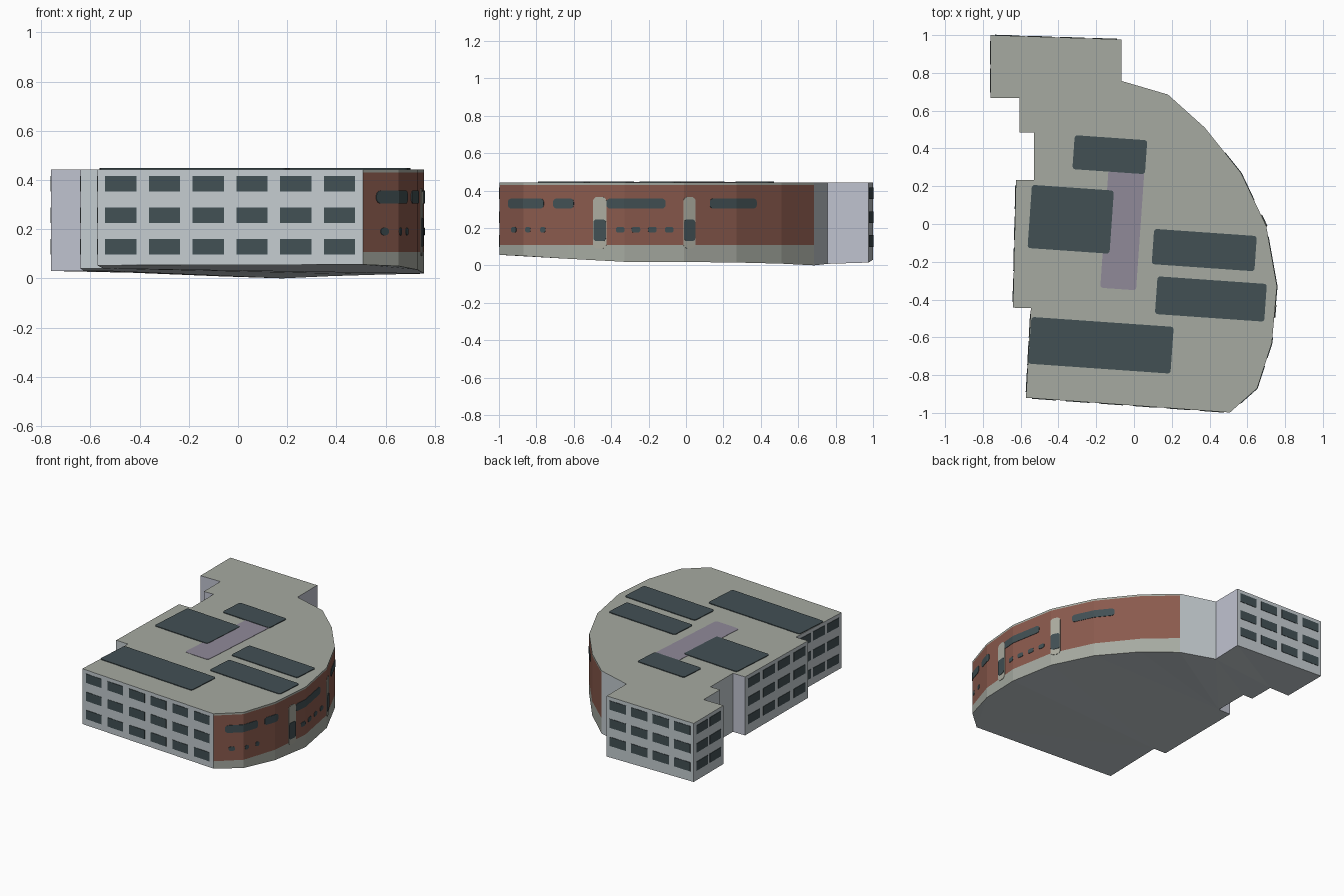
import bpy, bmesh, math
from mathutils import Matrix, Vector

if "Cube" in bpy.data.objects:
    bpy.data.objects.remove(bpy.data.objects["Cube"])


def material(name, r, g, b):
    lin = [((c / 255 + 0.055) / 1.055) ** 2.4 for c in (r, g, b)]
    m = bpy.data.materials.new(name)
    m.diffuse_color = (*lin, 1)
    m.use_nodes = True
    m.node_tree.nodes["Principled BSDF"].inputs["Base Color"].default_value = m.diffuse_color
    return m


ROOF = material("roof_grey", 166, 170, 161)
WALL = material("pale_wall", 196, 204, 208)
STEP = material("bluish_wall", 192, 195, 208)
BRICK = material("red_brick", 138, 90, 77)
GLASS = material("dark_glass", 66, 80, 84)
MAUVE = material("mauve_walkway", 144, 138, 153)
STONE = material("entrance_stone", 172, 172, 160)
TOP = 0.443

# Footprint, counterclockwise: x, y, height of the sloping ground line
OUTLINE = [
    (-.572, -.92, .053), (.508, -.998, .056), (.652, -.87, .05), (.73, -.63, .035),
    (.757, -.33, .019), (.70, -.01, .018), (.567, .27, .015), (.375, .51, .009),
    (.18, .685, .0), (-.065, .757, .008), (-.065, .977, .015), (-.76, 1.0, .03),
    (-.76, .667, .03), (-.605, .667, .03), (-.605, .484, .03), (-.53, .484, .03),
    (-.53, .234, .03), (-.625, .234, .03), (-.641, -.443, .04), (-.546, -.446, .04)]
CURVE = range(1, 8)


def add_object(name, bm, mats):
    me = bpy.data.meshes.new(name)
    bm.to_mesh(me)
    bm.free()
    for m in mats:
        me.materials.append(m)
    ob = bpy.data.objects.new(name, me)
    bpy.context.collection.objects.link(ob)
    return ob


# Main block: walls in three bands, flat roof, sloping underside
def build_body():
    bm = bmesh.new()
    rings = [[bm.verts.new((x, y, b if z is None else z)) for x, y, b in OUTLINE]
             for z in (None, .108, .43, TOP)]
    n = len(OUTLINE)
    for band in range(3):
        for i in range(n):
            j = (i + 1) % n
            f = bm.faces.new((rings[band][i], rings[band][j],
                              rings[band + 1][j], rings[band + 1][i]))
            if i in CURVE:
                f.material_index = 2 if band == 1 else 0
            else:
                f.material_index = 3 if i in (9, 12, 14, 16) else 1
    bm.faces.new(rings[3]).material_index = 0
    bottom = bm.faces.new(rings[0][::-1])
    bottom.material_index = 1
    bmesh.ops.triangulate(bm, faces=[bottom])
    return add_object("building_body", bm, [ROOF, WALL, BRICK, STEP])


# Thin rounded panel wrapped along a wall; knots are (parameter, x, y)
def panel(bm, knots, s0, s1, z0, z1, rad=0.0, out=0.003):
    def place(s):
        for (a, ax, ay), (b, bx, by) in zip(knots, knots[1:]):
            if s <= b or b == knots[-1][0]:
                t = (s - a) / (b - a)
                nrm = Vector((by - ay, ax - bx)).normalized() * out
                return ax + (bx - ax) * t + nrm.x, ay + (by - ay) * t + nrm.y

    cols = {s0, s1} | {k[0] for k in knots if s0 < k[0] < s1}
    if rad:
        for k in range(5):
            d = rad * (1 - math.cos(k * math.pi / 8))
            cols |= {s0 + d, s1 - d}
    prev = None
    for s in sorted(cols):
        d = min(s - s0, s1 - s)
        inset = rad - math.sqrt(max(0, rad**2 - (rad - d)**2)) if d < rad else 0
        if rad:
            inset = min(inset, (z1 - z0) * .49)
        x, y = place(s)
        cur = [bm.verts.new((x, y, z0 + inset)), bm.verts.new((x, y, z1 - inset))]
        if prev:
            bm.faces.new((prev[0], cur[0], cur[1], prev[1]))
        prev = cur


def finish_panels(name, bm, mat):
    bmesh.ops.remove_doubles(bm, verts=bm.verts, dist=1e-5)
    ob = add_object(name, bm, [mat])
    mod = ob.modifiers.new("thickness", 'SOLIDIFY')
    mod.thickness = .003
    mod.offset = -1


# Window grids on the straight walls: wall index, margin, window width, columns
def window_grid(name, i, margin, width, count):
    (ax, ay, _), (bx, by, _) = OUTLINE[i], OUTLINE[(i + 1) % len(OUTLINE)]
    length = math.hypot(bx - ax, by - ay)
    knots = [(0, ax, ay), (length, bx, by)]
    pitch = (length - 2 * margin - width) / (count - 1)
    bm = bmesh.new()
    for c in range(count):
        s = margin + c * pitch
        for z in (.098, .226, .354):
            panel(bm, knots, s, s + width, z, z + .063)
    finish_panels(name, bm, GLASS)


# Rounded slab laid flat on the roof
def roof_slab(name, cx, cy, w, d, mat, height):
    r = .015
    bm = bmesh.new()
    pts = []
    for q, (sx, sy) in enumerate(((1, 1), (-1, 1), (-1, -1), (1, -1))):
        for k in range(4):
            a = (q + k / 3) * math.pi / 2
            pts.append(bm.verts.new((sx * (w / 2 - r) + r * math.cos(a),
                                     sy * (d / 2 - r) + r * math.sin(a), 0)))
    f = bm.faces.new(pts)
    ext = bmesh.ops.extrude_face_region(bm, geom=[f])
    top = [v for v in ext["geom"] if isinstance(v, bmesh.types.BMVert)]
    bmesh.ops.translate(bm, verts=top, vec=(0, 0, height))
    bmesh.ops.recalc_face_normals(bm, faces=bm.faces)
    bm.transform(Matrix.Translation((cx, cy, TOP - .001)) @ Matrix.Rotation(math.radians(-4), 4, 'Z'))
    add_object(name, bm, [mat])


build_body()
window_grid("front_windows", 0, .032, .127, 6)
window_grid("back_windows", 10, .025, .13, 4)
window_grid("rear_wing_side_windows", 11, .03, .125, 2)
window_grid("left_windows", 17, .03, .125, 4)
window_grid("front_left_windows", 19, .03, .125, 3)

# Curved brick wall, measured along y
arc = [(OUTLINE[i][1], OUTLINE[i][0], OUTLINE[i][1]) for i in range(1, 9)]
bm = bmesh.new()
for a, b in ((-.95, -.76), (-.71, -.60), (-.425, -.11), (.127, .377)):
    panel(bm, arc, a, b, .304, .357, .018)
for c in (-.92, -.845, -.765, -.352, -.268, -.18, -.09):
    w = .014 if c < -.5 else .023
    panel(bm, arc, c - w, c + w, .175, .206, .012)
finish_panels("curved_wall_windows", bm, GLASS)

bm, doors = bmesh.new(), bmesh.new()
for a, b in ((-.497, -.425), (-.014, .05)):
    panel(bm, arc, a, b, .09, .366, .024)
    panel(doors, arc, a + .003, b - .003, .13, .245, .015, .006)
finish_panels("entrance_surrounds", bm, STONE)
finish_panels("entrance_doors", doors, GLASS)

# Roof panels and the walkway between them
roof_slab("roof_walkway", -.062, -.03, .19, .63, MAUVE, .003)
for k, (cx, cy, w, d) in enumerate(((-.128, .367, .385, .18), (-.335, .025, .435, .335),
                                    (.372, -.138, .545, .187), (.407, -.397, .58, .2),
                                    (-.175, -.642, .755, .248))):
    roof_slab("roof_panel_%d" % (k + 1), cx, cy, w, d, GLASS, .006)
